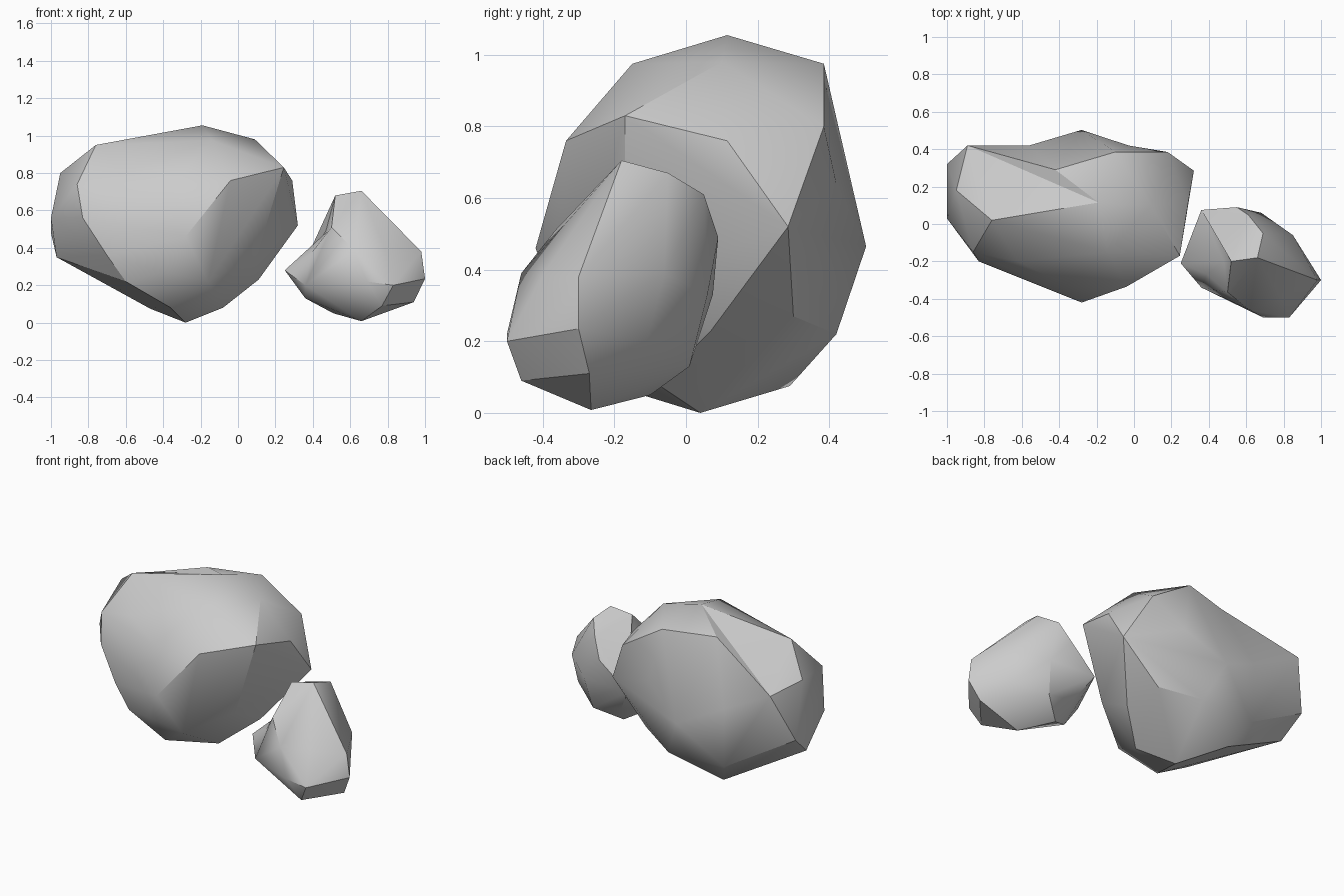
import bpy, bmesh, math
from mathutils import Vector
from mathutils.bvhtree import BVHTree

if "Cube" in bpy.data.objects:
    bpy.data.objects.remove(bpy.data.objects["Cube"])


def dent_edge(bm, a, b, to):
    """Split the hull edge running from a to b and move its middle to a new place."""
    a, b = Vector(a), Vector(b)

    def miss(e):
        p, q = e.verts[0].co, e.verts[1].co
        return min((p - a).length + (q - b).length, (p - b).length + (q - a).length)
    edge = min(bm.edges, key=miss)
    if miss(edge) > .01:
        return
    far = [(f, v) for f in edge.link_faces for v in f.verts if v not in edge.verts]
    mid = bmesh.utils.edge_split(edge, edge.verts[0], .5)[1]
    for face, v in far:
        bmesh.utils.face_split(face, mid, v)
    mid.co = to


def rock(name, corners, edge_dents=(), dents=(), angle=31):
    """Wrap a hull around the corner points, press in dents, shade smooth by angle."""
    bm = bmesh.new()
    for c in corners:
        bm.verts.new(c)
    bmesh.ops.convex_hull(bm, input=bm.verts[:])
    bmesh.ops.delete(bm, geom=[v for v in bm.verts if not v.link_faces], context='VERTS')
    bmesh.ops.triangulate(bm, faces=bm.faces[:])
    for a, b, to in edge_dents:
        dent_edge(bm, a, b, to)
    for d in dents:
        bm.faces.ensure_lookup_table()
        hit = BVHTree.FromBMesh(bm).find_nearest(Vector(d))
        poked = bmesh.ops.poke(bm, faces=[bm.faces[hit[2]]])
        poked['verts'][0].co = d
    bmesh.ops.recalc_face_normals(bm, faces=bm.faces[:])
    mesh = bpy.data.meshes.new(name)
    bm.to_mesh(mesh)
    bm.free()
    ob = bpy.data.objects.new(name, mesh)
    bpy.context.collection.objects.link(ob)
    bpy.ops.object.select_all(action='DESELECT')
    ob.select_set(True)
    bpy.context.view_layer.objects.active = ob
    bpy.ops.object.shade_smooth_by_angle(angle=math.radians(angle))
    return ob


# Large boulder: crown, right side, front, left side, back, underside
back_left, back_tip = (-.89, .42, .77), (-.28, .503, .465)
back_top, back_right = (-.1, .385, .975), (.18, .385, .8)
rock("large_rock", [
    (-.19, .115, 1.055), (-.14, -.15, .975), (.09, .1, .98), back_top, (-.76, .02, .95),
    (.245, -.17, .83), (.29, .115, .76), (.32, .285, .52), back_right, (.11, .07, .23),
    (.1, -.17, .36), (-.04, -.335, .76), (-.28, -.42, .46), (-.16, -.33, .22),
    (-.36, -.33, .73), (-.62, -.2, .8), (-.58, -.295, .52), (-.4, -.35, .27),
    (-.83, -.2, .56), (-.86, -.15, .74), (-1, .03, .56), (-.95, .18, .8), back_left,
    (-1, .32, .48), (-.97, .17, .35), (-.7, -.24, .36), (-.6, -.245, .22),
    back_tip, (-.17, .42, .22), (.07, .3, .27), (-.55, .4, .22),
    (-.47, .29, .075), (-.36, -.22, .08), (-.08, -.08, .08), (-.28, .04, 0),
], edge_dents=[
    (back_left, back_top, (-.42, .29, .975)),
    (back_left, back_tip, (-.56, .42, .6)),
    (back_right, back_tip, (-.03, .42, .64)),
])

# Small boulder: peak, left shoulder, right side, front, underside, back
tip, peak, brow = (.25, -.21, .28), (.52, -.2, .68), (.5, -.365, .51)
rock("small_rock", [
    (.66, -.18, .705), peak, brow, (.69, -.05, .67), (.61, .05, .61),
    tip, (.36, .075, .33), (.55, .09, .49),
    (.98, -.3, .38), (1, -.3, .235), (.94, -.27, .11), (.85, -.06, .39),
    (.79, -.4, .385), (.91, -.35, .33), (.62, -.46, .39),
    (.83, -.5, .2), (.69, -.5, .22), (.77, -.46, .09),
    (.36, -.34, .2), (.36, -.2, .13), (.51, -.1, .05), (.66, -.265, .008),
    (.68, .06, .33), (.65, .01, .13), (.46, 0, .17), (.84, -.11, .2),
], edge_dents=[
    (tip, peak, (.48, -.2, .49)),
    (tip, brow, (.39, -.27, .37)),
], dents=[(.47, -.08, .49)])
